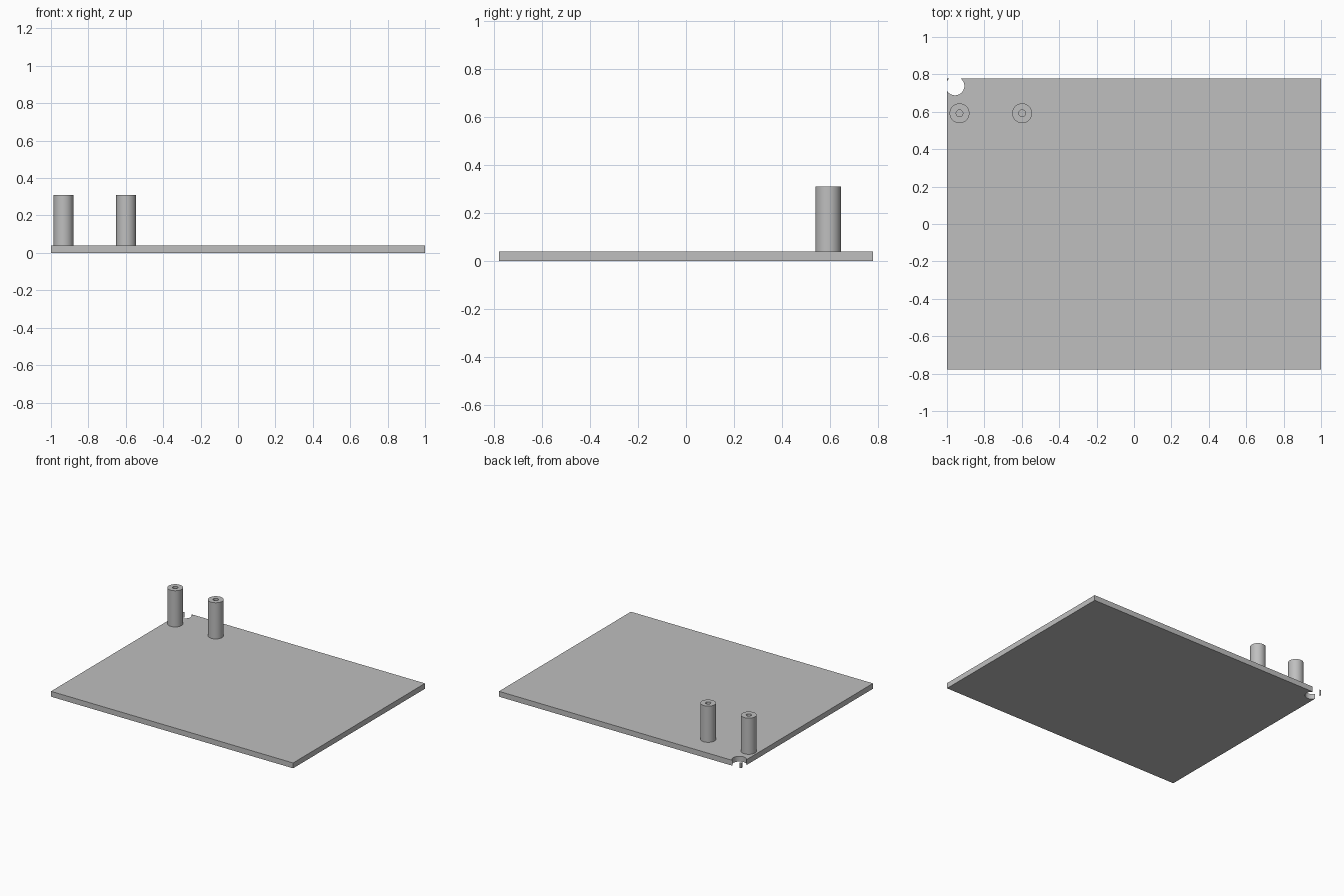
import bpy, bmesh, math
from mathutils import Matrix, Vector

cube = bpy.data.objects.get("Cube")
if cube:
    bpy.data.objects.remove(cube, do_unlink=True)

PLATE_TOP = 0.04
POST_TOP = 0.31
SIDES = 48

grey = bpy.data.materials.new("plain_grey")
grey.use_nodes = True
grey.diffuse_color = (0.52, 0.52, 0.52, 1)
bsdf = next(n for n in grey.node_tree.nodes if n.type == 'BSDF_PRINCIPLED')
bsdf.inputs["Base Color"].default_value = grey.diffuse_color


def add_object(name, bm):
    bmesh.ops.recalc_face_normals(bm, faces=bm.faces)
    mesh = bpy.data.meshes.new(name)
    bm.to_mesh(mesh)
    bm.free()
    mesh.materials.append(grey)
    obj = bpy.data.objects.new(name, mesh)
    bpy.context.collection.objects.link(obj)
    return obj


def smooth(obj):
    bpy.ops.object.select_all(action='DESELECT')
    obj.select_set(True)
    bpy.context.view_layer.objects.active = obj
    bpy.ops.object.shade_smooth_by_angle(angle=math.radians(35))


def post(name, x, y, radius=0.053, bore=0.018):
    # Lathe the profile of a hollow post, with a blind hole down to the plate
    bm = bmesh.new()
    profile = [(0, PLATE_TOP), (bore, PLATE_TOP), (bore, POST_TOP),
               (radius, POST_TOP), (radius, PLATE_TOP)]
    verts = [bm.verts.new((r, 0, z)) for r, z in profile]
    edges = [bm.edges.new(pair) for pair in zip(verts, verts[1:])]
    bmesh.ops.spin(bm, geom=verts + edges, axis=(0, 0, 1), cent=(0, 0, 0),
                   angle=math.tau, steps=SIDES)
    bmesh.ops.remove_doubles(bm, verts=bm.verts, dist=0.0001)
    for f in bm.faces:
        f.normal_update()
    # Point outer walls outward and the bore inward
    obj = add_object(name, bm)
    obj.location = (x, y, 0)
    smooth(obj)


# Base plate
bm = bmesh.new()
bmesh.ops.create_cube(bm, size=1)
bmesh.ops.scale(bm, verts=bm.verts, vec=(2, 1.556, PLATE_TOP))
bmesh.ops.translate(bm, verts=bm.verts, vec=(0, 0, PLATE_TOP / 2))
plate = add_object("base_plate", bm)

# Round corner hole, breaking through both edges
bm = bmesh.new()
bmesh.ops.create_cone(bm, cap_ends=True, segments=SIDES, radius1=0.05, radius2=0.05,
                      depth=0.2, matrix=Matrix.Translation(Vector((-0.957, 0.738, 0))))
cutter = add_object("corner_hole_cutter", bm)
cutter.hide_render = True
cutter.display_type = 'WIRE'
cut = plate.modifiers.new("corner_hole", 'BOOLEAN')
cut.operation = 'DIFFERENCE'
cut.solver = 'EXACT'
cut.object = cutter

# Bake the cut and drop the helper
bpy.context.view_layer.update()
cut_mesh = bpy.data.meshes.new_from_object(
    plate.evaluated_get(bpy.context.evaluated_depsgraph_get()))
plate.modifiers.clear()
plate.data = cut_mesh
bpy.data.objects.remove(cutter, do_unlink=True)
smooth(plate)

# Two hollow posts near the back right corner
post("outer_post", -0.933, 0.592)
post("inner_post", -0.598, 0.592)
